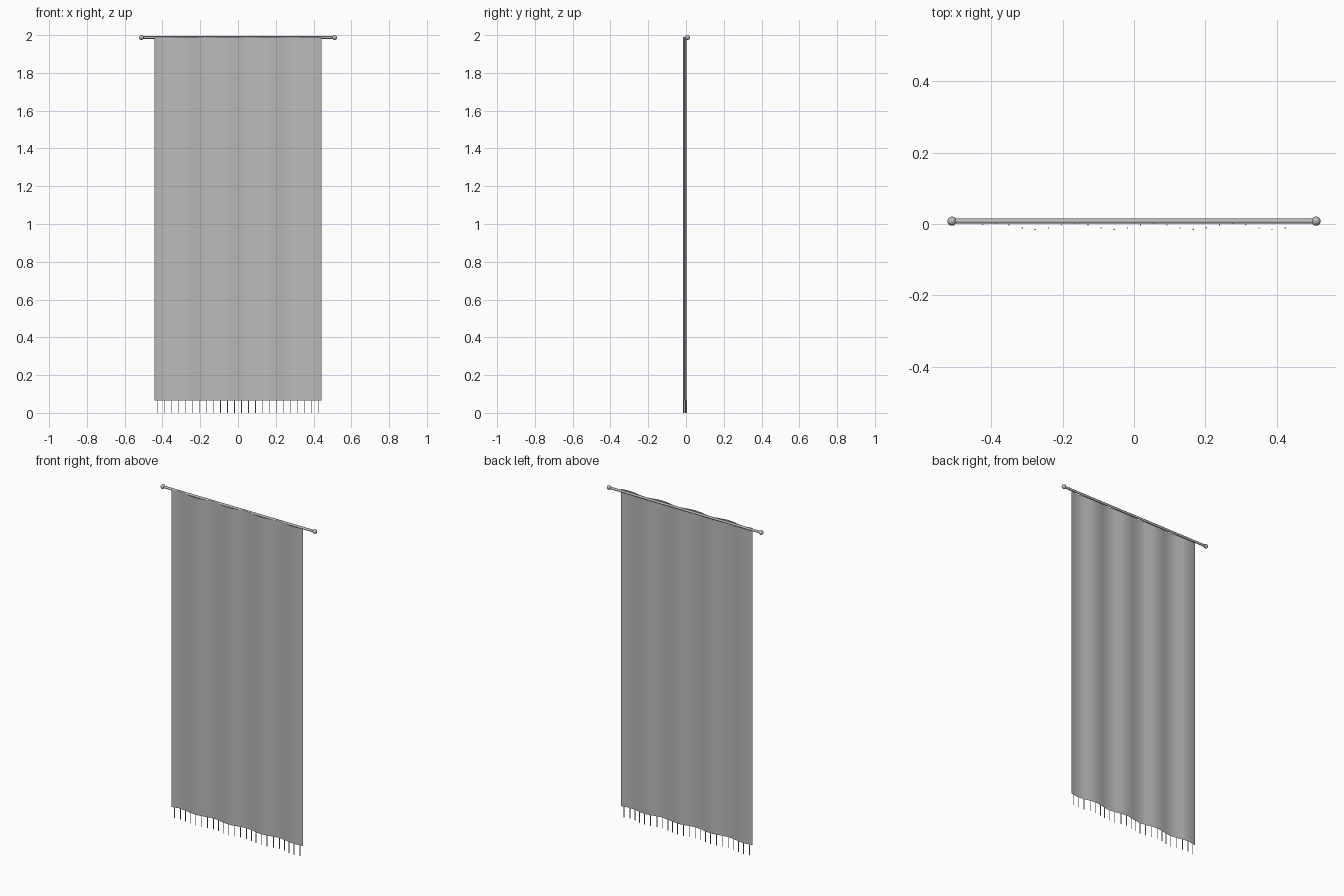
import bpy, bmesh, math
from mathutils import Matrix, Vector

cube = bpy.data.objects.get("Cube")
if cube:
    bpy.data.objects.remove(cube, do_unlink=True)

grey = bpy.data.materials.new("plain grey")
grey.use_nodes = True
colour = (0.5, 0.5, 0.5, 1)
grey.diffuse_color = colour
grey.node_tree.nodes["Principled BSDF"].inputs["Base Color"].default_value = colour

HALF_W, HEM, TOP = 0.443, 0.065, 1.991
ROD_Y, ROD_Z, ROD_END = 0.008, 1.987, 0.511
SEGMENTS, FOLDS, TASSELS = 20, 4, 24


def fold_y(x):
    return -0.0065 + 0.0087 * math.sin(math.pi * FOLDS * (x + HALF_W) / HALF_W)


def finish(name, bm):
    mesh = bpy.data.meshes.new(name)
    bm.to_mesh(mesh)
    bm.free()
    mesh.materials.append(grey)
    obj = bpy.data.objects.new(name, mesh)
    bpy.context.collection.objects.link(obj)
    bpy.ops.object.select_all(action="DESELECT")
    obj.select_set(True)
    bpy.context.view_layer.objects.active = obj
    bpy.ops.object.shade_smooth_by_angle(angle=math.radians(40))
    return obj


# Hanging cloth: one gently folded sheet
bm = bmesh.new()
columns = []
for i in range(SEGMENTS + 1):
    x = -HALF_W + 2 * HALF_W * i / SEGMENTS
    columns.append([bm.verts.new((x, fold_y(x), z)) for z in (HEM, TOP)])
for a, b in zip(columns, columns[1:]):
    bm.faces.new((a[0], b[0], b[1], a[1]))
finish("cloth", bm)

# Rod
bm = bmesh.new()
bmesh.ops.create_cone(bm, cap_ends=True, segments=12, radius1=0.007, radius2=0.007,
                      depth=2 * ROD_END,
                      matrix=Matrix.Translation((0, ROD_Y, ROD_Z)) @ Matrix.Rotation(math.pi / 2, 4, "Y"))
finish("rod", bm)

# Ball ends
for side, x in (("left", ROD_END), ("right", -ROD_END)):
    bm = bmesh.new()
    bmesh.ops.create_uvsphere(bm, u_segments=12, v_segments=8, radius=0.013,
                              matrix=Matrix.Translation((x, ROD_Y, ROD_Z)))
    finish(side + "_rod_ball", bm)

# Fringe threads along the hem
bm = bmesh.new()
for i in range(TASSELS):
    x = -HALF_W + 2 * HALF_W * (i + 0.5) / TASSELS
    bmesh.ops.create_cone(bm, cap_ends=True, segments=6, radius1=0.002, radius2=0.002, depth=HEM,
                          matrix=Matrix.Translation((x, fold_y(x), HEM / 2)))
finish("fringe", bm)
